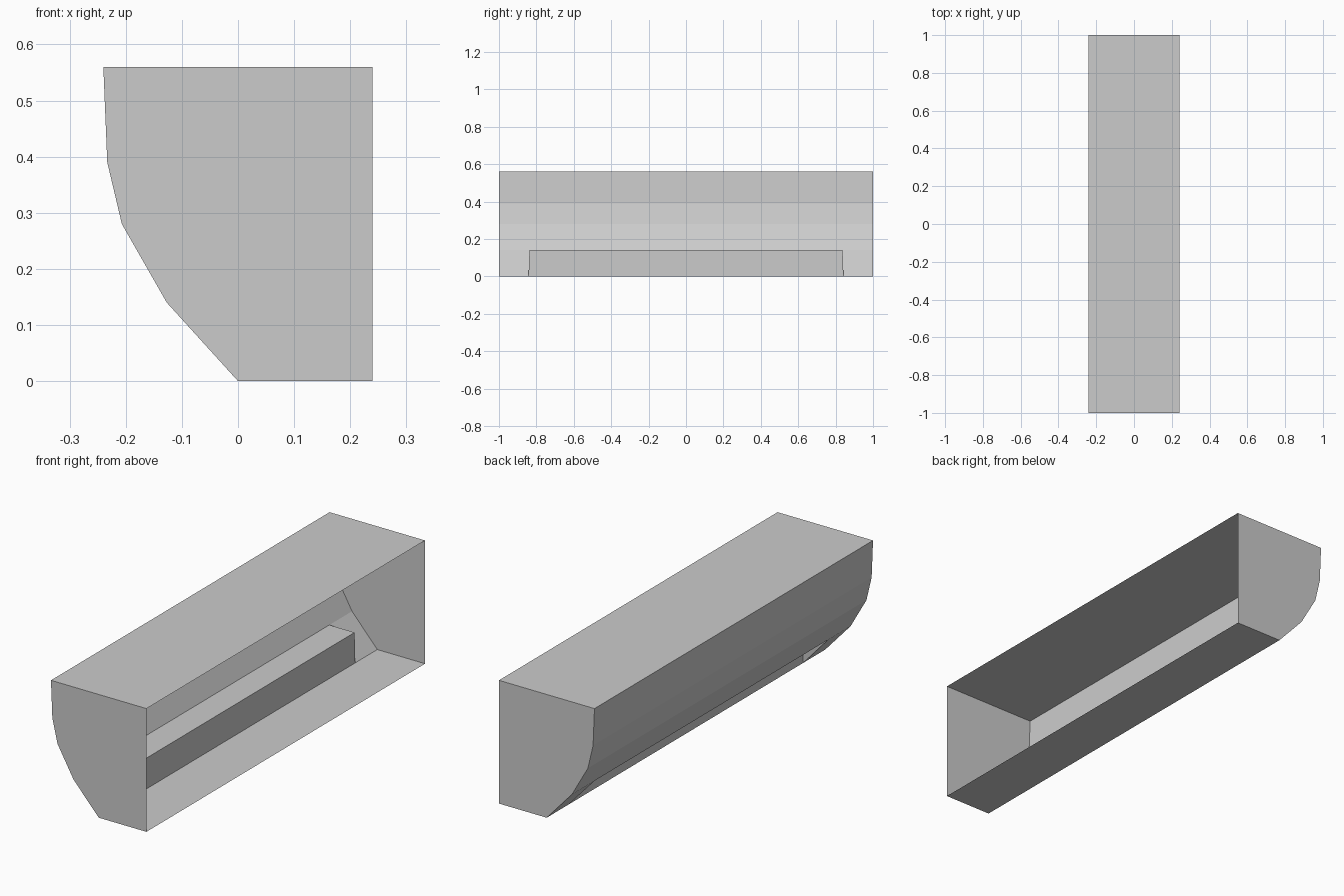
import bpy, bmesh

if "Cube" in bpy.data.objects:
    bpy.data.objects.remove(bpy.data.objects["Cube"])

grey = bpy.data.materials.new("plain grey")
grey.diffuse_color = (0.6, 0.6, 0.6, 1)
grey.use_nodes = True
grey.node_tree.nodes["Principled BSDF"].inputs["Base Color"].default_value = grey.diffuse_color

# Cross-section in (x, z), from the open edge underneath round to the open edge on top
SECTION = [(0.24, 0), (0, 0), (-0.127, 0.14), (-0.207, 0.28),
           (-0.233, 0.39), (-0.24, 0.56), (0.24, 0.56)]
HALF = 1.0            # half length of the casing
NICHE_LOW = 0.842     # half length of the niche at its base
NICHE_TOP = 0.837     # half length of the niche at its top


def make_part(name, faces):
    bm = bmesh.new()
    for pts in faces:
        bm.faces.new([bm.verts.new(p) for p in pts])
    bmesh.ops.remove_doubles(bm, verts=bm.verts, dist=1e-5)
    bmesh.ops.recalc_face_normals(bm, faces=bm.faces)
    mesh = bpy.data.meshes.new(name)
    bm.to_mesh(mesh)
    bm.free()
    mesh.materials.append(grey)
    bpy.context.collection.objects.link(bpy.data.objects.new(name, mesh))


def strip(a, b, ya0, ya1, yb0, yb1):
    """Lengthwise panel between two section points."""
    return [(a[0], ya0, a[1]), (a[0], ya1, a[1]),
            (b[0], yb1, b[1]), (b[0], yb0, b[1])]


foot, lip = SECTION[1], SECTION[2]
inner = (foot[0], lip[1])

# Thin curved casing, open on the right; the lowest slope is interrupted by the niche
casing = []
for i, (a, b) in enumerate(zip(SECTION, SECTION[1:])):
    if i == 1:
        for s in (-1, 1):
            casing.append(strip(a, b, s * HALF, s * NICHE_LOW, s * HALF, s * NICHE_TOP))
    else:
        casing.append(strip(a, b, -HALF, HALF, -HALF, HALF))
make_part("casing", casing)

# Flat end panels
for label, y in (("front", -HALF), ("back", HALF)):
    make_part(label + "_end_panel", [[(x, y, z) for x, z in SECTION]])

# Long niche stepped into the slope: ceiling, upright wall and triangular ends
niche = [strip(lip, inner, -NICHE_TOP, NICHE_TOP, -NICHE_TOP, NICHE_TOP),
         strip(inner, foot, -NICHE_TOP, NICHE_TOP, -NICHE_LOW, NICHE_LOW)]
for s in (-1, 1):
    niche.append([(lip[0], s * NICHE_TOP, lip[1]),
                  (inner[0], s * NICHE_TOP, inner[1]),
                  (foot[0], s * NICHE_LOW, foot[1])])
make_part("niche", niche)
